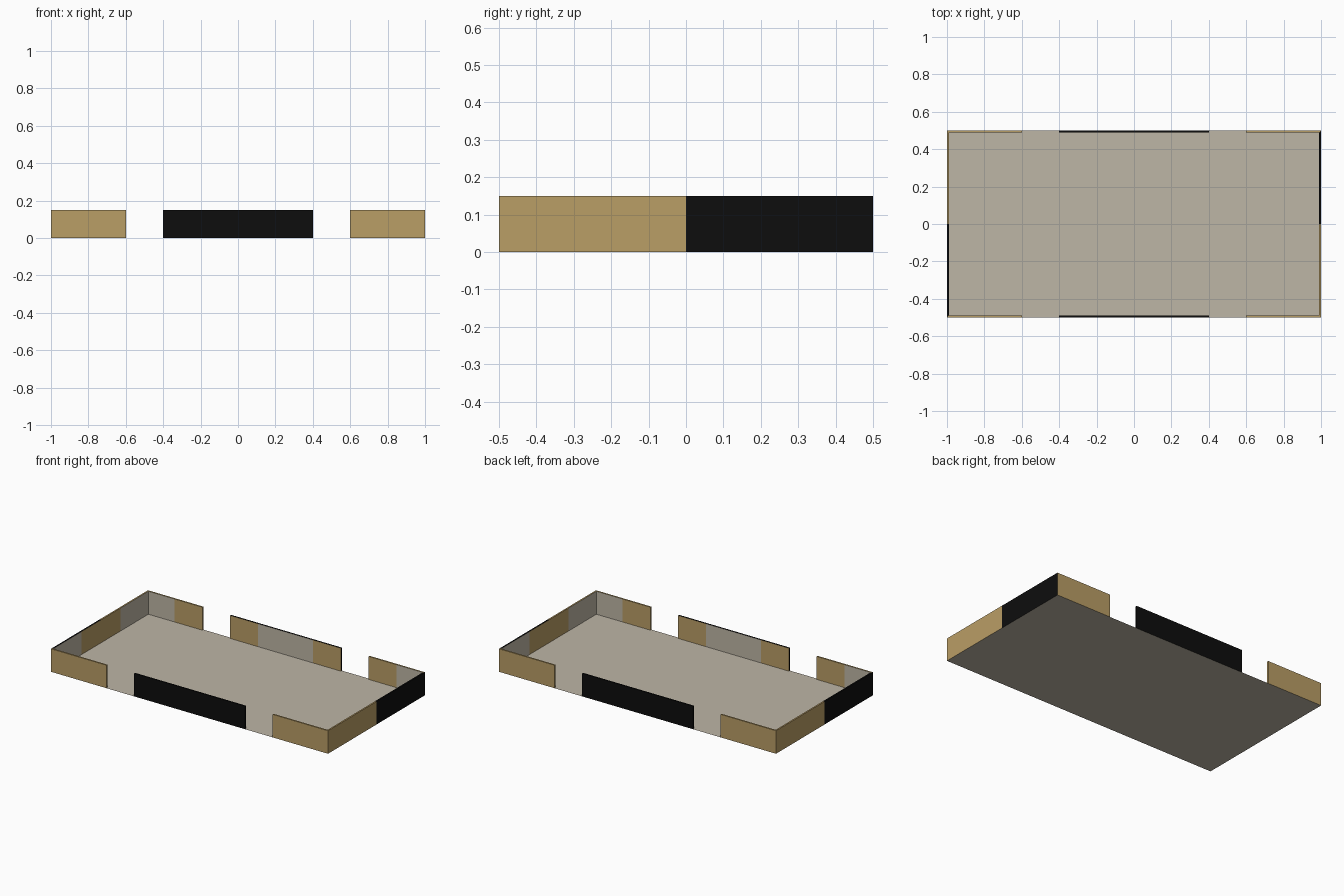
import bpy, bmesh, math
from mathutils import Matrix

if "Cube" in bpy.data.objects:
    bpy.data.objects.remove(bpy.data.objects["Cube"])

H, T = 0.15, 0.01  # wall height and thickness


def material(name, rgb):
    m = bpy.data.materials.new(name)
    m.diffuse_color = (*rgb, 1)
    m.use_nodes = True
    m.node_tree.nodes["Principled BSDF"].inputs["Base Color"].default_value = m.diffuse_color
    return m


MATS = [material("tan", (0.491, 0.342, 0.133)),
        material("warm_grey", (0.515, 0.468, 0.381)),
        material("black", (0.004, 0.004, 0.004))]
TAN, GREY, BLACK = range(3)


def finish(name, bm):
    bmesh.ops.remove_doubles(bm, verts=bm.verts, dist=1e-5)
    me = bpy.data.meshes.new(name)
    bm.to_mesh(me)
    bm.free()
    for m in MATS:
        me.materials.append(m)
    ob = bpy.data.objects.new(name, me)
    bpy.context.collection.objects.link(ob)


def wall(name, half_len, dist, angle, panels):
    """Wall along local x at y = -dist; panels are (start, end, outer, inner)."""
    bm = bmesh.new()

    def quad(pts, mat):
        bm.faces.new([bm.verts.new(p) for p in pts]).material_index = mat

    starts = {p[0] for p in panels}
    ends = {p[1] for p in panels}
    lim = half_len - T  # inner side is mitred at the corners
    y0, y1 = -dist, -dist + T
    for a, b, outer, inner in panels:
        ai, bi = max(a, -lim), min(b, lim)
        quad([(a, y0, 0), (b, y0, 0), (b, y0, H), (a, y0, H)], outer)
        quad([(bi, y1, 0), (ai, y1, 0), (ai, y1, H), (bi, y1, H)], inner)
        quad([(a, y0, H), (b, y0, H), (bi, y1, H), (ai, y1, H)], outer)
        # caps beside the open gaps
        if a not in ends and a > -half_len:
            quad([(a, y1, 0), (a, y0, 0), (a, y0, H), (a, y1, H)], outer)
        if b not in starts and b < half_len:
            quad([(b, y0, 0), (b, y1, 0), (b, y1, H), (b, y0, H)], outer)
    bm.transform(Matrix.Rotation(math.radians(angle), 4, 'Z'))
    finish(name, bm)


LONG = [(-1, -0.8, TAN, GREY), (-0.8, -0.6, TAN, TAN),
        (-0.4, -0.2, BLACK, TAN), (-0.2, 0.2, BLACK, GREY), (0.2, 0.4, BLACK, TAN),
        (0.6, 0.8, TAN, TAN), (0.8, 1, TAN, GREY)]
SHORT = [(-0.5, -0.2, TAN, GREY), (-0.2, 0, TAN, TAN),
         (0, 0.2, BLACK, TAN), (0.2, 0.5, BLACK, GREY)]

# Walls: the layout repeats after half a turn
wall("front_wall", 1, 0.5, 0, LONG)
wall("back_wall", 1, 0.5, 180, LONG)
wall("right_wall", 0.5, 1, 90, SHORT)
wall("left_wall", 0.5, 1, 270, SHORT)

# Floor sheet
bm = bmesh.new()
bmesh.ops.create_grid(bm, x_segments=1, y_segments=1, size=1,
                      matrix=Matrix.Diagonal((1, 0.5, 1, 1)))
for f in bm.faces:
    f.material_index = GREY
finish("floor", bm)
